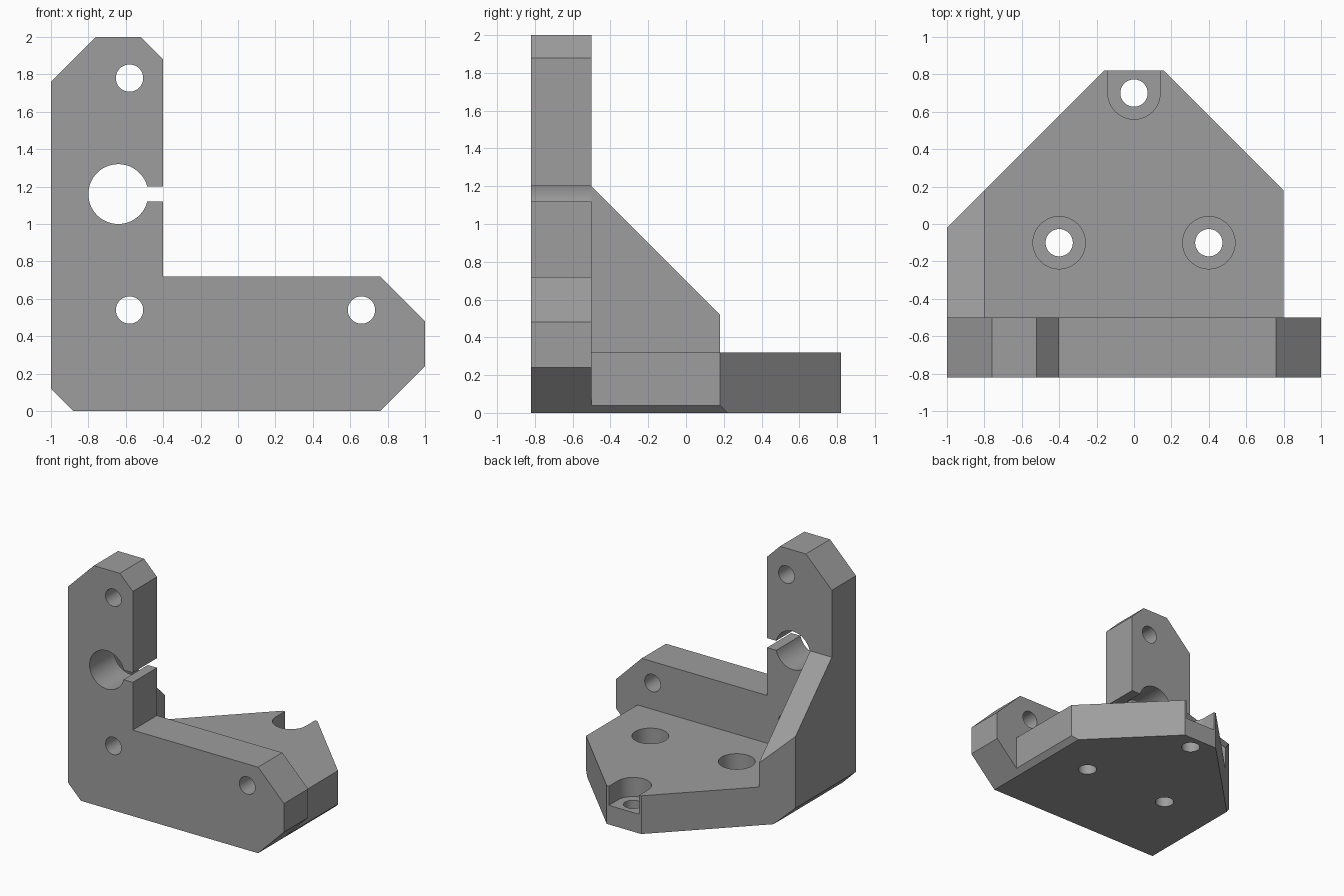
import bpy, bmesh, math

if "Cube" in bpy.data.objects:
    bpy.data.objects.remove(bpy.data.objects["Cube"])

grey = bpy.data.materials.new("plain_grey")
grey.diffuse_color = (0.34, 0.34, 0.34, 1)
grey.use_nodes = True
grey.node_tree.nodes["Principled BSDF"].inputs["Base Color"].default_value = grey.diffuse_color


def prism(name, pts, axis, lo, hi):
    """Extrude a 2D profile along an axis from lo to hi."""
    place = {"x": lambda u, v, t: (t, u, v),
             "y": lambda u, v, t: (u, t, v),
             "z": lambda u, v, t: (u, v, t)}[axis]
    bm = bmesh.new()
    a = [bm.verts.new(place(u, v, lo)) for u, v in pts]
    b = [bm.verts.new(place(u, v, hi)) for u, v in pts]
    bm.faces.new(a)
    bm.faces.new(b)
    n = len(pts)
    for i in range(n):
        j = (i + 1) % n
        bm.faces.new((a[i], a[j], b[j], b[i]))
    bmesh.ops.recalc_face_normals(bm, faces=bm.faces)
    me = bpy.data.meshes.new(name)
    bm.to_mesh(me)
    bm.free()
    me.materials.append(grey)
    ob = bpy.data.objects.new(name, me)
    bpy.context.collection.objects.link(ob)
    return ob


def arc(cx, cy, r, a0, a1, n):
    return [(cx + r * math.cos(a0 + (a1 - a0) * i / n),
             cy + r * math.sin(a0 + (a1 - a0) * i / n)) for i in range(n + 1)]


def circle(cx, cy, r, n=48):
    return arc(cx, cy, r, 0, 2 * math.pi, n)[:-1]


def combine(target, tool, operation):
    bpy.context.view_layer.objects.active = target
    mod = target.modifiers.new("combine", "BOOLEAN")
    mod.operation = operation
    mod.solver = "EXACT"
    mod.object = tool
    bpy.ops.object.modifier_apply(modifier=mod.name)
    bpy.data.objects.remove(tool)


# upright L-shaped plate
bracket = prism("mounting_bracket", [
    (-1, 0.12), (-0.88, 0), (0.76, 0), (1, 0.24), (1, 0.48), (0.76, 0.72),
    (-0.4, 0.72), (-0.4, 1.88), (-0.52, 2), (-0.76, 2), (-1, 1.76)],
    "y", -0.82, -0.5)

# foot with chamfered lower edges, and side gusset
combine(bracket, prism("foot", [
    (-1, 0.12), (-0.88, 0), (0.76, 0), (0.8, 0.04), (0.8, 0.32), (-1, 0.32)],
    "y", -0.6, 0.82), "UNION")
combine(bracket, prism("gusset", [
    (-0.6, 0.2), (0.18, 0.2), (0.18, 0.52), (-0.5, 1.2), (-0.6, 1.2)],
    "x", -1, -0.8), "UNION")

# diagonal rear corners
for s in (-1, 1):
    combine(bracket, prism("corner_cut", [
        (s * 1.1, -0.12), (s * 0.06, 0.92), (s * 1.1, 0.92)],
        "z", -0.1, 1.5), "DIFFERENCE")

# screw holes in the upright plate
for x, z in ((-0.58, 1.78), (-0.58, 0.54), (0.66, 0.54)):
    combine(bracket, prism("screw_hole", circle(x, z, 0.073), "y", -0.9, -0.4),
            "DIFFERENCE")

# clamp bore with side slot
a = math.asin(0.04 / 0.16)
combine(bracket, prism("clamp_bore",
        arc(-0.64, 1.16, 0.16, a, 2 * math.pi - a, 60) + [(-0.3, 1.12), (-0.3, 1.2)],
        "y", -0.9, -0.4), "DIFFERENCE")

# counterbored foot holes, the rear one open to the edge
for x, y in ((-0.4, -0.1), (0.4, -0.1), (0, 0.7)):
    if x:
        bore = circle(x, y, 0.14)
    else:
        bore = arc(x, y, 0.14, math.pi, 2 * math.pi, 24) + [(0.14, 0.9), (-0.14, 0.9)]
    combine(bracket, prism("counterbore", bore, "z", 0.16, 0.5), "DIFFERENCE")
    combine(bracket, prism("foot_hole", circle(x, y, 0.073), "z", -0.1, 0.4),
            "DIFFERENCE")

# smooth bores, sharp edges elsewhere
bpy.ops.object.select_all(action="DESELECT")
bracket.select_set(True)
bpy.context.view_layer.objects.active = bracket
bpy.ops.object.shade_smooth_by_angle(angle=math.radians(30))
